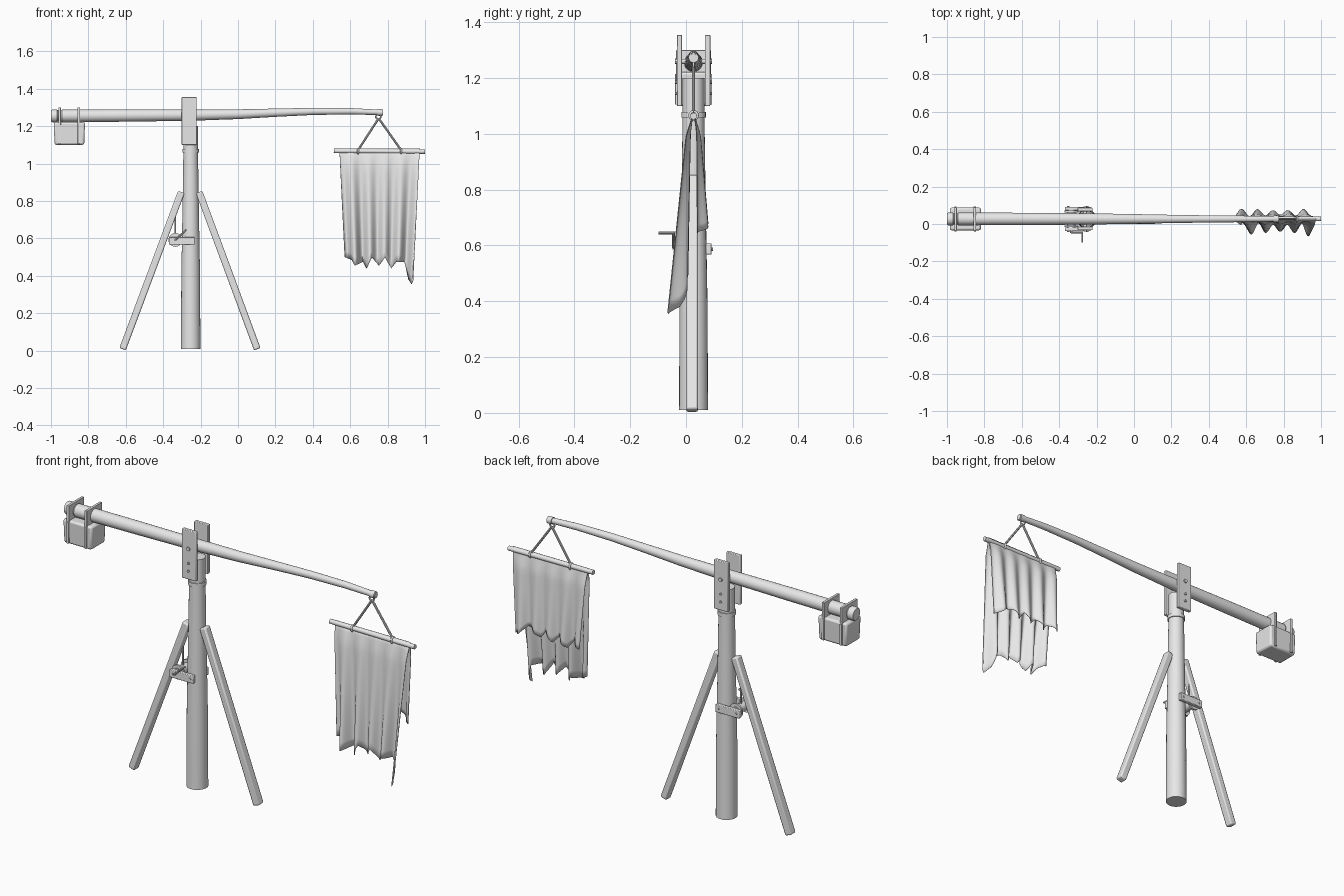
import bpy, bmesh, math
from mathutils import Vector

if "Cube" in bpy.data.objects:
    bpy.data.objects.remove(bpy.data.objects["Cube"])

YC = 0.027          # depth of the centre plane
PX = -0.253         # post position
grey = bpy.data.materials.new("plain_grey")
grey.diffuse_color = (0.8, 0.8, 0.8, 1)
grey.use_nodes = True
grey.node_tree.nodes["Principled BSDF"].inputs["Base Color"].default_value = grey.diffuse_color


def finish(name, bm, smooth=True, bevel=0):
    me = bpy.data.meshes.new(name)
    bmesh.ops.recalc_face_normals(bm, faces=bm.faces)
    bm.to_mesh(me)
    bm.free()
    ob = bpy.data.objects.new(name, me)
    bpy.context.collection.objects.link(ob)
    me.materials.append(grey)
    if bevel:
        m = ob.modifiers.new("bevel", 'BEVEL')
        m.width, m.segments = bevel, 2
    if smooth:
        bpy.ops.object.select_all(action='DESELECT')
        ob.select_set(True)
        bpy.context.view_layer.objects.active = ob
        bpy.ops.object.shade_smooth_by_angle(angle=math.radians(35))
    return ob


def tube(name, rings, n=20):
    """Skin through (point, radius) rings with closed ends."""
    bm = bmesh.new()
    pts = [Vector(p) for p, r in rings]
    axis = (pts[-1] - pts[0]).normalized()
    q = axis.to_track_quat('Z', 'Y')
    loops = []
    for p, (_, r) in zip(pts, rings):
        loops.append([bm.verts.new(p + q @ Vector((r * math.cos(a), r * math.sin(a), 0)))
                      for a in (2 * math.pi * i / n for i in range(n))])
    for a, b in zip(loops, loops[1:]):
        for i in range(n):
            bm.faces.new((a[i], a[(i + 1) % n], b[(i + 1) % n], b[i]))
    bm.faces.new(loops[0])
    bm.faces.new(loops[-1])
    return finish(name, bm)


def box(name, x, y, z, bevel=0.003, taper=1.0):
    """Box between (min, max) pairs; taper narrows the bottom."""
    bm = bmesh.new()
    bmesh.ops.create_cube(bm, size=1)
    for v in bm.verts:
        k = taper if v.co.z < 0 else 1
        v.co = Vector([(r[0] + r[1]) / 2 + c * (r[1] - r[0]) * s
                       for r, c, s in zip((x, y, z), v.co, (k, k, 1))])
    return finish(name, bm, bevel=bevel)


def loop(name, centre, major, minor, rot=(0, 0, 0)):
    bpy.ops.mesh.primitive_torus_add(location=centre, rotation=rot, major_radius=major,
                                     minor_radius=minor, major_segments=24, minor_segments=8)
    ob = bpy.context.object
    ob.name = name
    ob.data.materials.append(grey)
    bpy.ops.object.shade_smooth_by_angle(angle=math.radians(60))


# Upright post with collar
tube("post", [((PX, YC, 0.01), 0.052), ((PX, YC, 0.4), 0.050), ((PX, YC, 0.8), 0.043),
              ((PX, YC, 1.07), 0.039), ((PX, YC, 1.2), 0.039)], 24)
tube("post_collar", [((PX, YC, 1.058), 0.044), ((PX, YC, 1.078), 0.044)], 24)

# Cheek plates and their bolts
for side in (-1, 1):
    a, b = sorted((YC + side * 0.041, YC + side * 0.060))
    box("cheek_plate", (-0.301, -0.221), (a, b), (1.1, 1.355))
    for z, r in ((1.26, 0.010), (1.185, 0.006), (1.145, 0.006)):
        tube("plate_bolt", [((-0.261, YC + side * 0.055, z), r),
                            ((-0.261, YC + side * 0.067, z), r)], 10)
tube("pivot_pin", [((-0.261, YC - 0.05, 1.26), 0.009), ((-0.261, YC + 0.05, 1.26), 0.009)], 12)

# Swinging beam, tapering to the right, with a notched left end
beam = [(-1, 1.255, 0.030), (-0.993, 1.255, 0.034), (-0.968, 1.255, 0.034),
        (-0.962, 1.255, 0.029), (-0.946, 1.255, 0.029), (-0.94, 1.255, 0.034),
        (-0.6, 1.257, 0.033), (-0.25, 1.259, 0.030), (0, 1.264, 0.026), (0.2, 1.272, 0.022),
        (0.4, 1.279, 0.019), (0.6, 1.280, 0.017), (0.775, 1.273, 0.014)]
tube("beam", [((x, YC, z), r) for x, z, r in beam], 20)
tube("beam_end_band", [((0.745, YC, 1.274), 0.018), ((0.772, YC, 1.273), 0.018)], 20)

# Counterweight block and hanging straps
box("counterweight", (-0.985, -0.818), (-0.034, 0.088), (1.1, 1.222), 0.010, 0.95)
for x in (-0.954, -0.851):
    box("strap_plate", (x - 0.007, x + 0.007), (-0.036, 0.090), (1.205, 1.30), 0.002)
    for y in (-0.035, 0.089):
        box("strap_side", (x - 0.006, x + 0.006), (y - 0.004, y + 0.004), (1.105, 1.215), 0.001)

# Slanted braces
for foot, top in ((-0.617, -0.303), (0.103, -0.208)):
    a, b = Vector((foot, 0.022, 0.008)), Vector((top, 0.022, 0.848))
    d = b - a
    bm = bmesh.new()
    bmesh.ops.create_cube(bm, size=1)
    q = d.to_track_quat('Z', 'Y')
    for v in bm.verts:
        v.co = (a + b) / 2 + q @ Vector((v.co.x * 0.042, v.co.y * 0.037, v.co.z * d.length))
    low = min(v.co.z for v in bm.verts)
    for v in bm.verts:
        v.co.z += max(0, -low) if v.co.z < 0.4 else 0
    finish("brace", bm, bevel=0.007)

# Winch: two rails, drum, crank and rope
for y in (-0.028, 0.082):
    box("winch_rail", (-0.370, -0.232), (y - 0.010, y + 0.010), (0.567, 0.607))
    for x in (-0.352, -0.25):
        tube("rail_bolt", [((x, y - 0.014, 0.587), 0.006), ((x, y + 0.014, 0.587), 0.006)], 8)
tube("winch_drum", [((-0.335, -0.02, 0.592), 0.022), ((-0.335, 0.074, 0.592), 0.022)], 16)
for y in (-0.012, 0.066):
    tube("drum_flange", [((-0.335, y - 0.005, 0.592), 0.037), ((-0.335, y + 0.005, 0.592), 0.037)], 20)
tube("crank_axle", [((-0.335, -0.048, 0.592), 0.006), ((-0.335, 0.09, 0.592), 0.006)], 10)
tube("crank_arm", [((-0.335, -0.045, 0.592), 0.005), ((-0.277, -0.045, 0.645), 0.005)], 8)
tube("crank_handle", [((-0.277, -0.040, 0.645), 0.005), ((-0.277, -0.098, 0.645), 0.005)], 10)
tube("winch_rope", [((-0.335, YC, 0.6), 0.004), ((-0.335, YC, 0.76), 0.004)], 8)

# Banner rod, eye and suspension ropes
tube("banner_rod", [((0.512, YC, 1.068), 0.012), ((1.0, YC, 1.064), 0.012)], 14)
loop("beam_eye", (0.75, YC, 1.25), 0.013, 0.004, (math.pi / 2, 0, 0))
for x in (0.642, 0.872):
    tube("banner_rope", [((0.752, YC, 1.242), 0.006), ((x, YC, 1.072), 0.006)], 8)
    loop("rope_tie", (x, YC, 1.066), 0.014, 0.005, (0, math.pi / 2, 0))

# Pleated cloth draped over the rod, front panel longer than the back one
FRONT = [(0, .50), (.1, .485), (.14, .455), (.26, .475), (.31, .44), (.39, .50), (.49, .455),
         (.58, .50), (.67, .44), (.74, .475), (.86, .475), (.93, .38), (.98, .355), (1, .375)]
BACK = [(0, .67), (.12, .70), (.2, .655), (.33, .70), (.42, .66), (.52, .71), (.6, .665),
        (.72, .70), (.8, .70), (.9, .66), (1, .645)]


def hem(table, u):
    for (a, za), (b, zb) in zip(table, table[1:]):
        if u <= b:
            return za + (zb - za) * (u - a) / (b - a)
    return table[-1][1]


def cloth(name, table, side, lean, amp):
    bm = bmesh.new()
    nu, nv, grid = 100, 16, []
    for i in range(nu + 1):
        u = i / nu
        end, col = hem(table, u), []
        for j in range(nv + 1):
            z = 1.081 + (end - 1.081) * j / nv
            drop = (1.081 - z) / 0.6
            ease = min(1, drop * 7)
            x = 0.757 + (u - 0.5) * (0.43 - 0.06 * drop)
            fold = math.sin(u * 2 * math.pi * 4.7 + 0.5) + 0.25 * math.sin(u * 23 + 1)
            y = YC + side * (0.014 * ease + lean * drop) + fold * amp * (0.15 + drop) * ease
            col.append(bm.verts.new((x, y, z)))
        grid.append(col)
    for a, b in zip(grid, grid[1:]):
        for j in range(nv):
            bm.faces.new((a[j], a[j + 1], b[j + 1], b[j]))
    ob = finish(name, bm)
    m = ob.modifiers.new("thickness", 'SOLIDIFY')
    m.thickness, m.offset = 0.003, 0


cloth("banner_front", FRONT, -1, 0.036, 0.021)
cloth("banner_back", BACK, 1, 0.028, 0.019)
